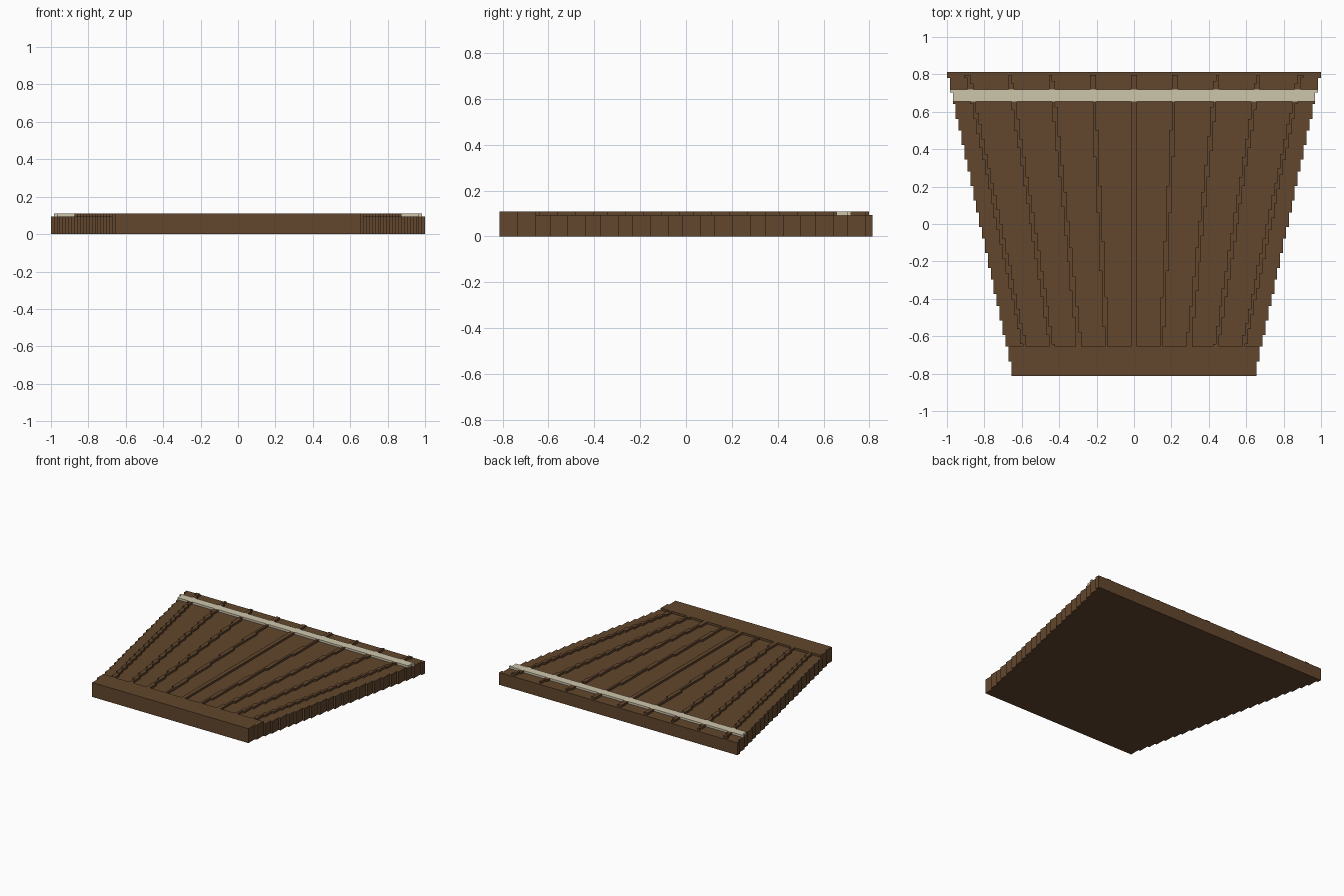
import bpy, bmesh

if "Cube" in bpy.data.objects:
    bpy.data.objects.remove(bpy.data.objects["Cube"])

V = 2 / 128            # size of one block
ROWS = 104             # blocks from front to back
BASE, TOP = 6, 7       # block heights of slab and raised parts


def material(name, rgb):
    m = bpy.data.materials.new(name)
    m.diffuse_color = (*rgb, 1)
    m.use_nodes = True
    m.node_tree.nodes["Principled BSDF"].inputs["Base Color"].default_value = m.diffuse_color
    return m


brown = material("brown wood", (0.122, 0.061, 0.026))
cream = material("cream", (0.61, 0.56, 0.41))


def half_width(row):
    return int(42 + 22 * row / 101.5)


def prism(name, runs, z0, z1, mat):
    """Extrude a stepped outline given as (row0, row1, x0, x1) runs."""
    left, right = [], []
    for r0, r1, x0, x1 in runs:
        left += [(x0, r0), (x0, r1)]
        right += [(x1, r0), (x1, r1)]
    bm = bmesh.new()
    verts = [bm.verts.new((x * V, (r - ROWS / 2) * V, z0 * V))
             for x, r in right + left[::-1]]
    face = bm.faces.new(verts)
    up = bmesh.ops.extrude_face_region(bm, geom=[face])["geom"]
    bmesh.ops.translate(bm, vec=(0, 0, (z1 - z0) * V),
                        verts=[g for g in up if isinstance(g, bmesh.types.BMVert)])
    bmesh.ops.recalc_face_normals(bm, faces=bm.faces)
    bmesh.ops.triangulate(bm, faces=[f for f in bm.faces if len(f.verts) > 4])
    me = bpy.data.meshes.new(name)
    bm.to_mesh(me)
    bm.free()
    me.materials.append(mat)
    ob = bpy.data.objects.new(name, me)
    bpy.context.collection.objects.link(ob)


def runs_for(rows, extent):
    """Merge neighbouring rows that share the same x extent."""
    runs = []
    for r in rows:
        e = extent(r)
        if runs and tuple(runs[-1][2:]) == e:
            runs[-1][1] = r + 1
        else:
            runs.append([r, r + 1, *e])
    return runs


def full(row):
    return -half_width(row), half_width(row)


# Tapered slab with stepped sides, raised front lip, pale cross strip
prism("slab", runs_for(range(ROWS), full), 0, BASE, brown)
prism("front_lip", runs_for(range(10), full), BASE, TOP, brown)
prism("cross_strip", runs_for(range(94, 98), full), BASE, TOP, cream)

# Ribs fanning out from the lip to the back, broken by the strip
for n in range(-4, 5):
    def rib(row, n=n):
        c = abs(n) * (9.4 + 4.85 * (row - 10) / 93)
        if n == 0:
            return -1, 1
        cells = [x for x in range(64) if abs(x + 0.5 - c) <= 0.75]
        a, b = cells[0], cells[-1] + 1
        return (a, b) if n > 0 else (-b, -a)
    prism("rib", runs_for(range(10, 94), rib), BASE, TOP, brown)
    prism("rib_end", runs_for(range(98, 103), rib), BASE, TOP, brown)
